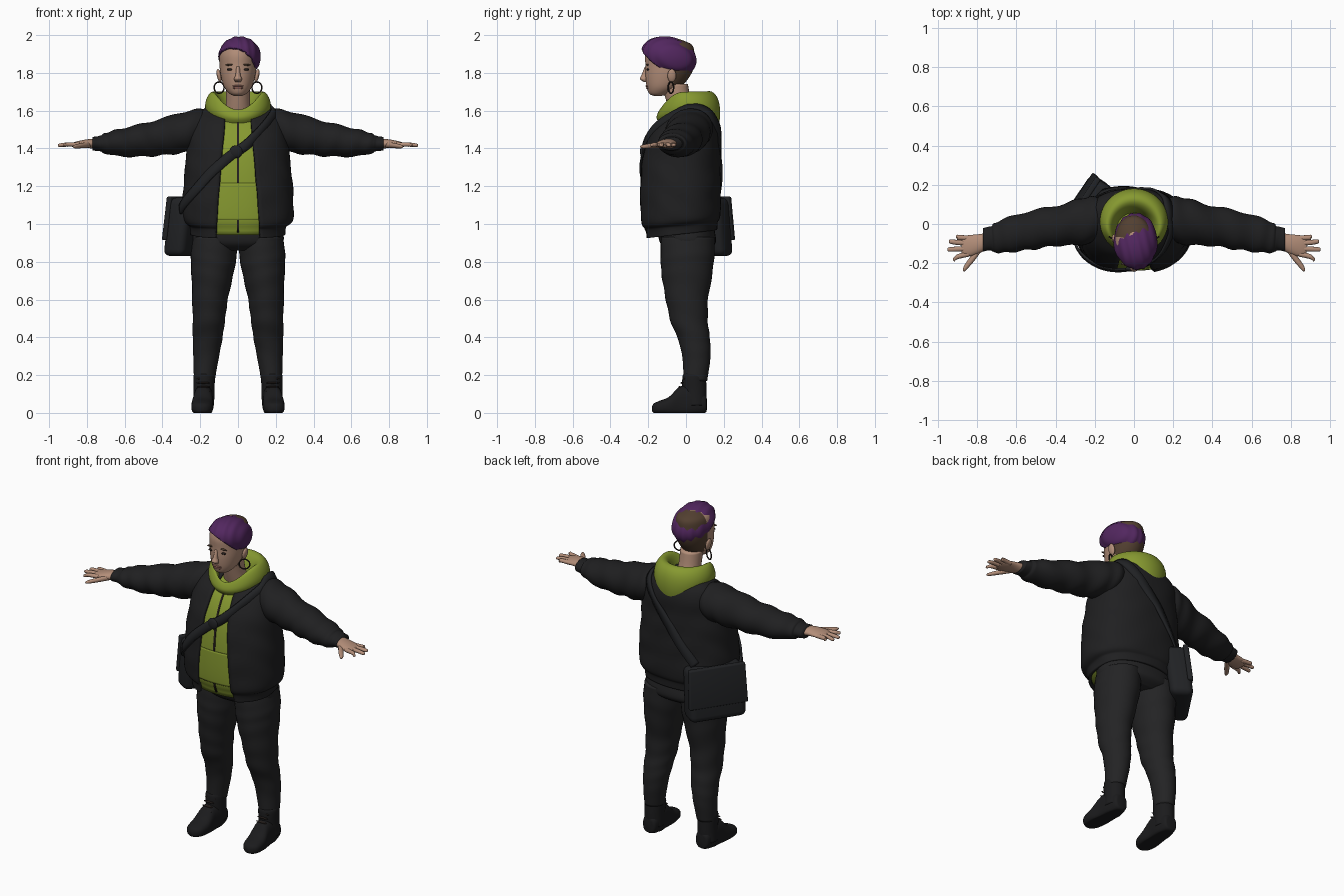
import bpy, bmesh, math
from math import sin, cos, pi, radians
from mathutils import Vector, Matrix

if "Cube" in bpy.data.objects:
    bpy.data.objects.remove(bpy.data.objects["Cube"])


def material(name, r, g, b):
    m = bpy.data.materials.new(name)
    m.use_nodes = True
    m.diffuse_color = (r, g, b, 1)
    node = m.node_tree.nodes["Principled BSDF"]
    node.inputs["Base Color"].default_value = (r, g, b, 1)
    node.inputs["Roughness"].default_value = 0.8
    return m


SKIN = material("skin", .45, .27, .19)
LIPS = material("lips", .33, .15, .12)
HAIR = material("purple hair", .085, .02, .115)
SHAVED = material("shaved hair", .085, .05, .03)
GREEN = material("green hoodie", .24, .32, .03)
JACKET = material("black jacket", .014, .014, .015)
TROUSERS = material("charcoal trousers", .017, .017, .018)
LEATHER = material("boot leather", .011, .011, .012)
CANVAS = material("bag canvas", .015, .016, .018)
DARK = material("dark detail", .02, .014, .012)


def finish(name, bm, *mats):
    bmesh.ops.recalc_face_normals(bm, faces=bm.faces)
    mesh = bpy.data.meshes.new(name)
    bm.to_mesh(mesh)
    bm.free()
    for m in mats:
        mesh.materials.append(m)
    for p in mesh.polygons:
        p.use_smooth = True
    ob = bpy.data.objects.new(name, mesh)
    bpy.context.collection.objects.link(ob)
    return ob


def grid(name, rows, mat, closed=True, cap=True, thick=0):
    """Skin a list of point rows, closing each row into a ring if asked."""
    bm = bmesh.new()
    vs = [[bm.verts.new(p) for p in row] for row in rows]
    n = len(vs[0])
    for a, b in zip(vs, vs[1:]):
        for i in range(n if closed else n - 1):
            j = (i + 1) % n
            bm.faces.new((a[i], a[j], b[j], b[i]))
    if cap and closed:
        bm.faces.new(vs[0])
        bm.faces.new(vs[-1])
    ob = finish(name, bm, mat)
    if thick:
        mod = ob.modifiers.new("thickness", "SOLIDIFY")
        mod.thickness, mod.offset = thick, 0
    return ob


def spline(rows, n):
    """Resample rows smoothly, n steps for each span."""
    pts = [rows[0], *rows, rows[-1]]
    out = []
    for k in range(len(rows) - 1):
        p = [Vector(r) for r in pts[k:k + 4]]
        for i in range(n):
            t = i / n
            out.append(p[1] + (p[2] - p[0]) * t / 2
                       + (p[0] * 2 - p[1] * 5 + p[2] * 4 - p[3]) * t * t / 2
                       + (p[1] * 3 - p[0] - p[2] * 3 + p[3]) * t ** 3 / 2)
    return out + [Vector(rows[-1])]


def curve(a, e):
    return [math.copysign(abs(f) ** (2 / e), f) for f in (cos(a), sin(a))]


def loft(name, rows, mat, axis="z", side=1, e=2, fold=0, n=6, segs=32):
    """Rows are x, y, z and two radii; rings stand square to the axis."""
    rings, dense = [], spline(rows, n)
    for k, (x, y, z, p, q) in enumerate(dense):
        ring, t = [], k / len(dense)
        for i in range(segs):
            a = 2 * pi * i / segs
            f = 1 + fold * sin(t * 45 + 2 * sin(a + t * 6)) * sin(t * pi)
            c, s = curve(a, e)
            c, s = c * p * f, s * q * f
            v = {"z": (x + c, y + s, z), "x": (x, y + c, z + s), "y": (x + c, y, z + s)}[axis]
            ring.append((v[0] * side, v[1], max(v[2], 0)))
        rings.append(ring)
    return grid(name, rings, mat)


def blob(name, loc, scale, mat, rot=0):
    bm = bmesh.new()
    m = Matrix.Translation(loc) @ Matrix.Rotation(rot, 4, "Y") @ Matrix.Diagonal((*scale, 1))
    bmesh.ops.create_uvsphere(bm, u_segments=20, v_segments=12, radius=1, matrix=m)
    return finish(name, bm, mat)


# Torso shape shared by the jacket, hoodie, pocket and strap: z, y, radii
TORSO = spline([(.95, -.03, .243, .185), (.995, -.03, .25, .19), (1.03, -.032, .283, .207),
                (1.15, -.034, .285, .21), (1.3, -.03, .272, .205), (1.42, -.02, .26, .19),
                (1.52, .005, .24, .165), (1.58, .03, .21, .125), (1.62, .04, .15, .085)], 6)


def torso(a, z, size=1.0, fold=0.0):
    for r0, r1 in zip(TORSO, TORSO[1:]):
        if z <= r1[0]:
            break
    r = r0.lerp(r1, (z - r0[0]) / (r1[0] - r0[0]))
    size += fold * sin(z * 38 + 3 * sin(a * 2)) * sin(a * 3 + z * 7)
    c, s = curve(a, 2.3)
    y = r[1] + r[3] * s * size
    return r[2] * c * size, y, z + .12 * y * max(0, 1 - (z - .95) / .3)


def patch(name, a0, a1, z0, z1, size, mat, n=20):
    rows = [[torso(radians(a0 + (a1 - a0) * i / n), z0 + (z1 - z0) * k / n, size)
             for i in range(n + 1)] for k in range(n + 1)]
    return grid(name, rows, mat, closed=False, thick=.006)


# Hoodie body, pocket and zip
heights = [.965 + .64 * i / 30 for i in range(31)]
grid("hoodie_body", [[torso(2 * pi * i / 48, z, .95) for i in range(48)] for z in heights], GREEN)
patch("hoodie_pocket", 240, 300, 1.04, 1.22, .96, GREEN)
patch("hoodie_zip", 269.3, 270.7, .98, 1.56, .956, DARK)

# Open jacket shell
rows = []
for r in TORSO:
    gap = math.asin((.13 - .1 * (r[0] - .95)) / r[2] * .8)
    a0, a1 = -pi / 2 + gap, 1.5 * pi - gap
    rows.append([torso(a0 + (a1 - a0) * i / 70, r[0], 1, .012) for i in range(71)])
grid("jacket_body", rows, JACKET, closed=False, thick=.016)

# Hood draped round the neck: size, y, then heights at front, side and back
rows = []
for f, cy, front, flank, back in [(.5, -.03, 1.58, 1.6, 1.6), (.6, -.03, 1.61, 1.68, 1.67),
                                  (.78, -.01, 1.6, 1.715, 1.72), (.98, .01, 1.57, 1.66, 1.67),
                                  (1, .015, 1.55, 1.6, 1.56), (.82, .02, 1.51, 1.55, 1.47)]:
    ring = []
    for i in range(32):
        c, s = curve(2 * pi * i / 32, 2)
        z = flank + ((back if s > 0 else front) - flank) * s * s
        ring.append((.178 * f * c, cy + .172 * f * s, z))
    rows.append(ring)
hood = grid("hood", rows, GREEN, cap=False)
hood.modifiers.new("smooth", "SUBSURF").levels = 2

# Hips
loft("trouser_hips", [(0, .01, .86, .17, .1), (0, .01, .9, .238, .147),
                      (0, 0, .98, .235, .15), (0, 0, 1.03, .22, .15)], TROUSERS, e=2.2)

# Limbs, both sides
for side, word in ((1, "left"), (-1, "right")):
    loft(word + "_trouser_leg", [(.12, .01, .93, .118, .142), (.128, .008, .84, .122, .143),
                                 (.135, .005, .74, .112, .135), (.148, .005, .6, .094, .112),
                                 (.155, .018, .48, .085, .098), (.162, .045, .38, .077, .083),
                                 (.17, .055, .28, .066, .073), (.178, .05, .17, .055, .062)],
         TROUSERS, side=side, fold=.018)
    loft(word + "_boot_shaft", [(.182, .05, .04, .056, .058), (.18, .045, .12, .055, .064),
                                (.179, .043, .19, .057, .062), (.179, .045, .21, .05, .055)],
         LEATHER, side=side)
    loft(word + "_boot_foot", [(.18, .11, .045, .02, .03), (.18, .1, .05, .042, .05),
                               (.181, .04, .06, .053, .08), (.185, -.03, .055, .052, .085),
                               (.189, -.09, .035, .058, .05), (.192, -.145, .028, .052, .034),
                               (.192, -.17, .025, .034, .025), (.192, -.18, .022, .012, .012)],
         LEATHER, axis="y", side=side, e=2.5)
    for k in range(4):
        blob(word + "_boot_lace", (side * .183, -.045 + .012 * k, .115 + .022 * k),
             (.036, .008, .005), DARK)
    loft(word + "_sleeve", [(.14, .03, 1.52, .08, .075), (.2, .025, 1.508, .115, .102),
                            (.28, .01, 1.487, .118, .108), (.4, -.01, 1.462, .102, .098),
                            (.52, -.03, 1.442, .1, .086), (.64, -.055, 1.43, .09, .07),
                            (.71, -.07, 1.427, .076, .052), (.73, -.073, 1.426, .062, .041),
                            (.77, -.08, 1.425, .06, .036)],
         JACKET, axis="x", side=side, fold=.05)
    loft(word + "_palm", [(.74, -.085, 1.425, .04, .027), (.8, -.103, 1.425, .05, .023),
                          (.85, -.112, 1.421, .054, .017), (.88, -.113, 1.419, .042, .01)],
         SKIN, axis="x", side=side)
    for k, (x, y) in enumerate([(.91, -.065), (.945, -.09), (.953, -.13), (.925, -.18)]):
        base = -.072 - .027 * k
        loft(word + "_finger", [(.84, base, 1.42, .013, .012), (.9, (base + y) / 2, 1.421, .013, .011),
                                (x - .008, y, 1.417, .011, .009), (x, y, 1.416, .004, .004)],
             SKIN, axis="x", side=side, segs=12)
    loft(word + "_thumb", [(.78, -.12, 1.42, .02, .015), (.82, -.17, 1.416, .024, .014),
                           (.862, -.222, 1.41, .018, .01), (.873, -.234, 1.41, .006, .004)],
         SKIN, axis="x", side=side, segs=12)

# Neck and head
loft("neck", [(0, 0, 1.56, .078, .075), (0, -.035, 1.64, .064, .066),
              (0, -.06, 1.74, .064, .07)], SKIN)
head = loft("head", [(0, -.15, 1.678, .02, .02), (0, -.142, 1.69, .045, .053),
                     (0, -.118, 1.725, .073, .09), (0, -.098, 1.78, .09, .117),
                     (0, -.085, 1.84, .098, .13), (0, -.085, 1.9, .098, .13),
                     (0, -.08, 1.95, .082, .11), (0, -.08, 1.98, .03, .04)], SKIN, segs=48)
head.data.materials.append(SHAVED)
for p in head.data.polygons:
    p.material_index = int(p.center.y > -.07 and p.center.z > 1.73)
loft("nose", [(0, -.205, 1.835, .01, .012), (0, -.217, 1.79, .013, .018),
              (0, -.224, 1.768, .021, .02), (0, -.213, 1.752, .014, .01)], SKIN, segs=16)
blob("upper_lip", (0, -.205, 1.73), (.03, .009, .006), LIPS)
blob("lower_lip", (0, -.202, 1.72), (.026, .009, .007), LIPS)
for side, word in ((1, "left"), (-1, "right")):
    blob(word + "_eye", (side * .042, -.202, 1.818), (.017, .007, .006), DARK)
    blob(word + "_eyebrow", (side * .043, -.204, 1.843), (.024, .007, .005), SHAVED, side * .08)
    blob(word + "_ear", (side * .1, -.075, 1.785), (.012, .023, .036), SKIN, side * .2)
    bpy.ops.mesh.primitive_torus_add(major_radius=.03, minor_radius=.004, major_segments=28,
                                     minor_segments=8, location=(side * .1, -.08, 1.722),
                                     rotation=(pi / 2, 0, side * .5))
    ring = bpy.context.object
    ring.name = word + "_earring"
    ring.data.materials.append(DARK)
    bpy.ops.object.shade_smooth()

# Swept hair cap, cut on a slant to leave the shaved side bare
bm = bmesh.new()
bmesh.ops.create_uvsphere(bm, u_segments=64, v_segments=32, radius=1)
for v in bm.verts:
    x, y, z = v.co * (1 + .018 * sin(16 * v.co.x + 5 * v.co.y))
    v.co = (.008 + .112 * x, -.09 + .146 * y, 1.885 + .106 * z - .02 * y)
bmesh.ops.bisect_plane(bm, geom=bm.verts[:] + bm.edges[:] + bm.faces[:], clear_inner=True,
                       plane_co=(0, -.24, 1.935), plane_no=(.1, .17, .24))
hair = finish("swept_hair", bm, HAIR)
mod = hair.modifiers.new("thickness", "SOLIDIFY")
mod.thickness, mod.offset = .02, -1

# Shoulder bag with flap on the right hip, facing back and outwards
turn = Matrix.Translation((-.26, .085, .985)) @ Matrix.Rotation(math.atan2(.83, .555), 4, "Z")
for name, size, shift in (("bag_body", (.34, .13, .31), (0, 0, 0)),
                          ("bag_flap", (.35, .03, .23), (0, .054, .045))):
    bm = bmesh.new()
    bmesh.ops.create_cube(bm, size=1)
    for v in bm.verts:
        v.co = Vector(size) * v.co + Vector(shift)
        v.co.y -= .12 * (v.co.z + .15)
        v.co.x *= 1 - .25 * max(v.co.z, 0)
    bm.transform(turn)
    bag = finish(name, bm, CANVAS)
    mod = bag.modifiers.new("rounding", "BEVEL")
    mod.width, mod.segments = min(size) * .28, 4

# Strap from the bag, over the left shoulder and down the back
path = spline([(190, 1.08, 1.08), (222, 1.18, 1.05), (250, 1.3, 1.045), (275, 1.41, 1.045),
               (302, 1.52, 1.05), (325, 1.58, 1.08), (360, 1.615, 1.15), (405, 1.58, 1.06),
               (440, 1.44, 1.045), (462, 1.28, 1.045), (482, 1.14, 1.05)], 8)
centre = [Vector(torso(radians(a), z, f)) for a, z, f in path]
rows = []
for i, p in enumerate(centre):
    along = centre[min(i + 1, len(centre) - 1)] - centre[max(i - 1, 0)]
    out = Vector((p.x, p.y, max(0, p.z - 1.5) * 1.5))
    across = along.cross(out).normalized() * .026
    rows.append([p - across, p, p + across])
grid("bag_strap", rows, CANVAS, closed=False, thick=.012)
blob("strap_buckle", centre[22], (.034, .014, .034), CANVAS)
